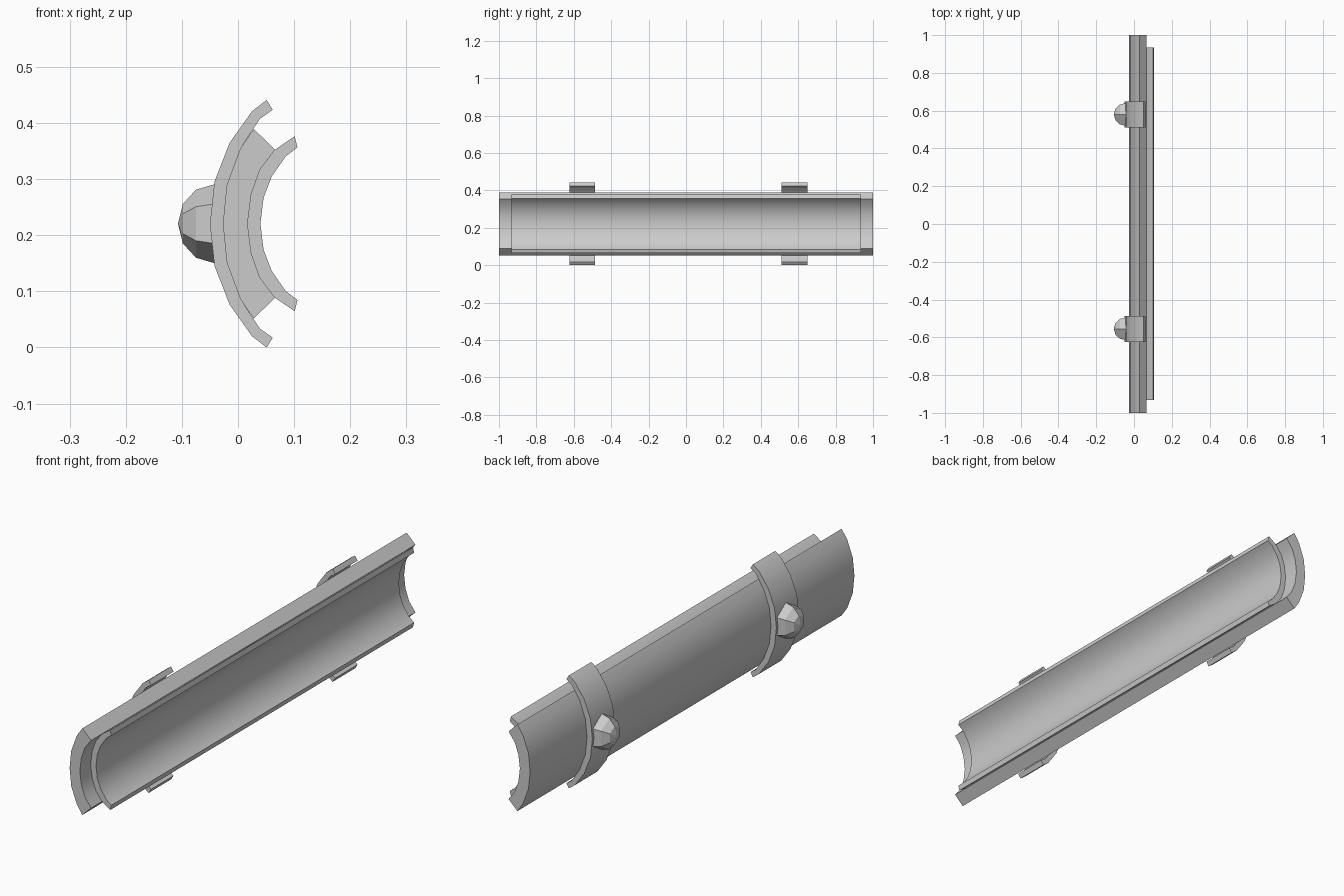
import bpy, bmesh, math

if "Cube" in bpy.data.objects:
    bpy.data.objects.remove(bpy.data.objects["Cube"])

ZC = 0.2205  # height of the symmetry plane


def finish(name, bm, smooth):
    bmesh.ops.recalc_face_normals(bm, faces=bm.faces)
    me = bpy.data.meshes.new(name)
    bm.to_mesh(me)
    bm.free()
    ob = bpy.data.objects.new(name, me)
    bpy.context.collection.objects.link(ob)
    if smooth:
        bpy.ops.object.select_all(action='DESELECT')
        ob.select_set(True)
        bpy.context.view_layer.objects.active = ob
        bpy.ops.object.shade_smooth_by_angle(angle=math.radians(35))
    return ob


def mirrored(half):
    """Half profile (x, dz) from the middle out -> full arc, bottom to top."""
    return [(x, ZC - d) for x, d in reversed(half[1:])] + [(x, ZC + d) for x, d in half]


def curved_band(name, outer, inner, y0, y1):
    """Thick arc extruded along y."""
    bm = bmesh.new()
    pairs = list(zip(mirrored(outer), mirrored(inner)))
    rows = [[bm.verts.new((p[0], y, p[1])) for p, y in ((o, y0), (o, y1), (i, y1), (i, y0))]
            for o, i in pairs]
    for a, b in zip(rows, rows[1:]):
        for k in range(4):
            n = (k + 1) % 4
            bm.faces.new((a[k], a[n], b[n], b[k]))
    bm.faces.new(rows[0])
    bm.faces.new(rows[-1])
    return finish(name, bm, True)


def stud(name, y):
    """Six-sided half dome pointing to -x."""
    bm = bmesh.new()
    rings = []
    for lat in (0, 30, 60):
        r, x = 0.07 * math.cos(math.radians(lat)), -0.043 - 0.064 * math.sin(math.radians(lat))
        rings.append([bm.verts.new((x, y + r * math.sin(k * math.pi / 3),
                                    ZC + r * math.cos(k * math.pi / 3))) for k in range(6)])
    tip = bm.verts.new((-0.107, y, ZC))
    # hidden root sunk into the strap
    root = [bm.verts.new((-0.032, v.co.y, v.co.z)) for v in rings[0]]
    rings.insert(0, root)
    for a, b in zip(rings, rings[1:]):
        for k in range(6):
            n = (k + 1) % 6
            bm.faces.new((a[k], a[n], b[n], b[k]))
    for k in range(6):
        bm.faces.new((rings[-1][k], rings[-1][(k + 1) % 6], tip))
    bm.faces.new(root)
    return finish(name, bm, False)


# Half profiles: (x, distance from the symmetry plane)
strap_out = [(-0.05, 0), (-0.042, 0.075), (-0.015, 0.144), (0.025, 0.2005), (0.051, 0.2205)]
strap_in = [(-0.027, 0), (-0.02, 0.069), (0.004, 0.134), (0.039, 0.187), (0.062, 0.203)]
shell_out = strap_in[:3] + [(0.028, 0.169)]
liner_out = [(0.017, 0), (0.0235, 0.052), (0.039, 0.096), (0.066, 0.132), (0.101, 0.156)]
liner_in = [(0.04, 0), (0.0455, 0.046), (0.06, 0.084), (0.085, 0.12), (0.106, 0.136)]

# Main shell and inner liner
curved_band("outer_shell", shell_out, liner_out[:4], -1.0, 1.0)
curved_band("inner_liner", liner_out, liner_in, -0.933, 0.935)

# Straps with studs
for label, y in (("front", -0.555), ("back", 0.58)):
    curved_band(label + "_strap", strap_out, strap_in, y - 0.069, y + 0.069)
    stud(label + "_stud", y)
